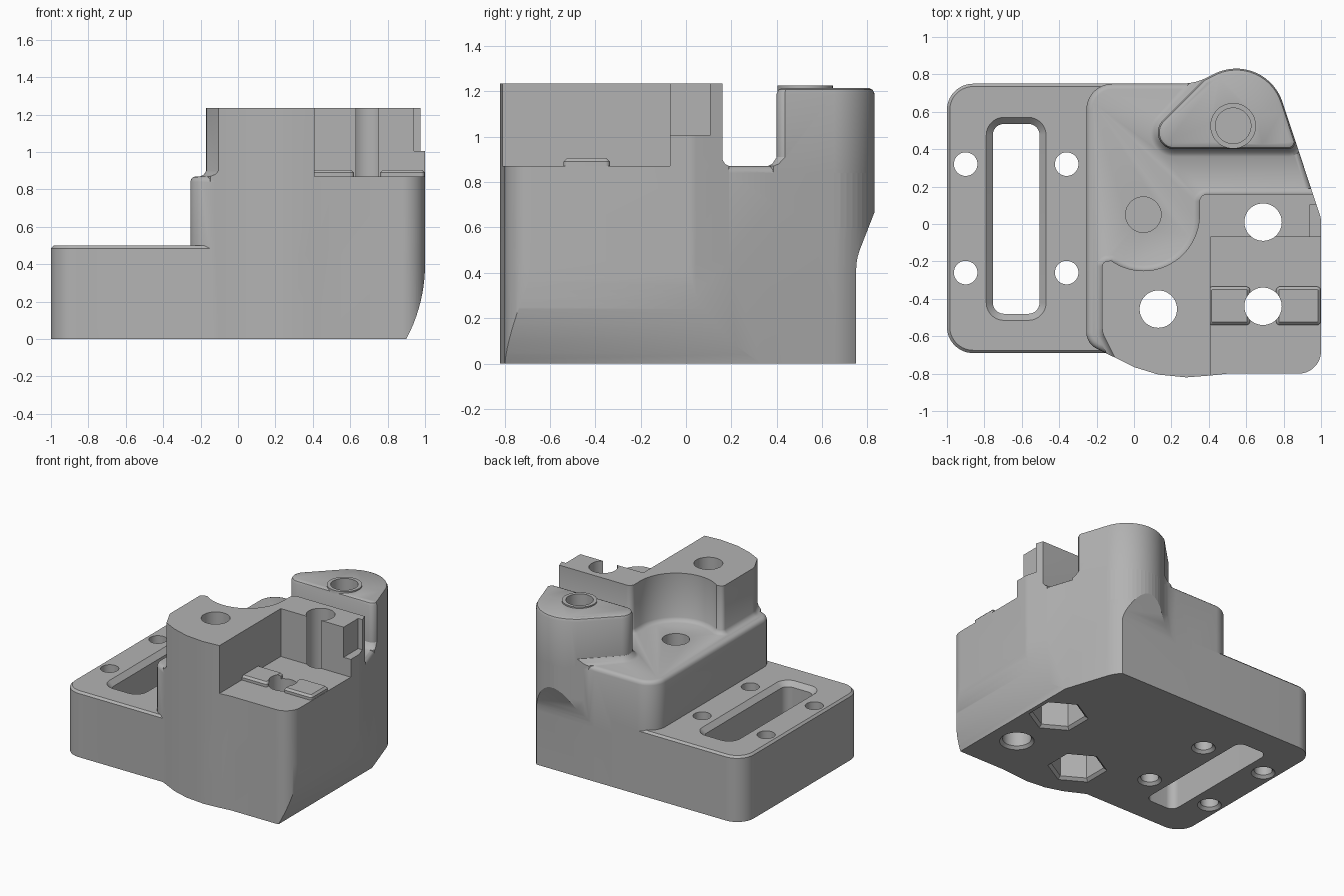
import bpy, bmesh, math
from mathutils import Vector

if "Cube" in bpy.data.objects:
    bpy.data.objects.remove(bpy.data.objects["Cube"], do_unlink=True)

grey = bpy.data.materials.new("plain_grey")
grey.use_nodes = True
grey.diffuse_color = (0.45, 0.45, 0.45, 1)
grey.node_tree.nodes["Principled BSDF"].inputs["Base Color"].default_value = (0.45, 0.45, 0.45, 1)


def rounded(corners):
    """Polygon from (x, y, radius) corners, each rounded by an arc."""
    out, n = [], len(corners)
    for i, (x, y, r) in enumerate(corners):
        p = Vector((x, y))
        if r == 0:
            out.append(p)
            continue
        a = (Vector(corners[i - 1][:2]) - p).normalized()
        b = (Vector(corners[(i + 1) % n][:2]) - p).normalized()
        half = a.angle(b) / 2
        centre = p + (a + b).normalized() * (r / math.sin(half))
        start = p + a * (r / math.tan(half)) - centre
        end = p + b * (r / math.tan(half)) - centre
        sweep = start.angle(end)
        if start.x * end.y - start.y * end.x < 0:
            sweep = -sweep
        steps = max(2, round(abs(sweep) / math.radians(7)))
        for k in range(steps + 1):
            t = sweep * k / steps
            c, s = math.cos(t), math.sin(t)
            out.append(centre + Vector((start.x * c - start.y * s, start.x * s + start.y * c)))
    return out


def offset(poly, d):
    """Move a counter-clockwise polygon outward by d."""
    out = []
    for i, p in enumerate(poly):
        e1 = (p - poly[i - 1]).normalized()
        e2 = (poly[(i + 1) % len(poly)] - p).normalized()
        n1, n2 = Vector((e1.y, -e1.x)), Vector((e2.y, -e2.x))
        out.append(p + (n1 + n2) * (d / (1 + n1.dot(n2))))
    return out


def prism(name, poly, layers, place=lambda u, v, w: (u, v, w)):
    """Stack of (height, offset) copies of an outline."""
    bm = bmesh.new()
    rings = [[bm.verts.new(place(p.x, p.y, z)) for p in (offset(poly, d) if d else poly)]
             for z, d in layers]
    bm.faces.new(rings[0][::-1])
    bm.faces.new(rings[-1])
    n = len(poly)
    for lo, hi in zip(rings, rings[1:]):
        for i in range(n):
            j = (i + 1) % n
            bm.faces.new((lo[i], lo[j], hi[j], hi[i]))
    bmesh.ops.recalc_face_normals(bm, faces=bm.faces)
    mesh = bpy.data.meshes.new(name)
    bm.to_mesh(mesh)
    bm.free()
    mesh.materials.append(grey)
    obj = bpy.data.objects.new(name, mesh)
    bpy.context.collection.objects.link(obj)
    return obj


def circle(x, y, r, n=48, turn=0.0):
    return [Vector((x + r * math.cos(turn + math.tau * k / n), y + r * math.sin(turn + math.tau * k / n)))
            for k in range(n)]


def box(name, x0, x1, y0, y1, z0, z1):
    return prism(name, rounded([(x0, y0, 0), (x1, y0, 0), (x1, y1, 0), (x0, y1, 0)]), [(z0, 0), (z1, 0)])


def combine(target, tool, op):
    """Apply a boolean and discard the tool."""
    mod = target.modifiers.new("join", 'BOOLEAN')
    mod.operation, mod.object, mod.solver = op, tool, 'EXACT'
    bpy.context.view_layer.objects.active = target
    bpy.ops.object.modifier_apply(modifier=mod.name)
    bpy.data.objects.remove(tool, do_unlink=True)


# Main body with a rounded shelf edge
outline = rounded([
    (-.255, .75, .14), (-.255, -.64, .1), (-.1, -.715, 0), (0, -.765, 0), (.13, -.805, 0),
    (.28, -.82, 0), (.41, -.81, 0), (.5, -.8, 0), (1, -.8, .12), (1, .03, .1),
    (.693, .956, .26), (.337, .75, .33)])
body = prism("bracket_body", outline, [(0, 0), (.84, 0), (.855, -.005), (.865, -.015), (.87, -.03)])

# Post, rounded on top and flared at its foot
post = prism("post", rounded([(0, .4, .09), (.85, .4, .04), (.93, .6, 0), (1.1, 1, 0), (.6, 1, 0)]),
             [(.6, .04), (.87, .04), (.88, .02), (.91, 0), (1.19, 0), (1.207, -.008), (1.215, -.025)])
limit = prism("post_limit", outline, [(.3, 0), (1.19, 0), (1.207, -.008), (1.215, -.025)])
combine(post, limit, 'INTERSECT')

# Raised block, hollowed by the curved shelf
block = prism("raised_block", outline, [(.45, 0), (1.235, 0)])
bowl = [(.05 + .3 * math.cos(math.radians(a)), .05 + .3 * math.sin(math.radians(a)), 0)
        for a in range(235, 361, 5)]
shelf = rounded([(-.6, -1, 0), (-.02, -.9, 0), (-.1, -.72, 0), (-.17, -.58, .1), (-.17, -.2, .03)] + bowl
                + [(.35, .16, .04), (1.3, .16, 0), (1.3, 1, 0), (-.6, 1, 0)])
combine(block, prism("shelf_cutter", shelf, [(.3, -.03), (.87, -.03), (.88, -.012), (.9, 0), (1.4, 0)]),
        'DIFFERENCE')
combine(block, box("pocket_cutter", .41, 1.3, -1, -.07, .87, 1.4), 'DIFFERENCE')
combine(block, box("notch_cutter", .94, 1.3, -.2, .105, 1.005, 1.4), 'DIFFERENCE')

combine(body, block, 'UNION')
combine(body, post, 'UNION')

# Tucked-in lower right wall and the step below the post
arc = [Vector((.15 + math.sqrt(.7225 - (.4 - z) ** 2), z)) for z in [k * .04 - .08 for k in range(13)]]
combine(body, prism("side_cutter", arc + [Vector((1.3, .4)), Vector((1.3, -.08))], [(-2, 0), (2, 0)],
                    lambda u, v, w: (u, w, v)), 'DIFFERENCE')
step = rounded([(.75, -.1, 0), (.75, .46, .25), (.84, .69, 0), (1.2, .69, 0), (1.2, -.1, 0)])
combine(body, prism("step_cutter", step, [(-2, 0), (2, 0)], lambda u, v, w: (w, u, v)), 'DIFFERENCE')

# Low mounting plate with a chamfered rim
plate = prism("mounting_plate", rounded([(-1, -.69, .14), (.1, -.69, 0), (.1, .75, 0), (-1, .75, .14)]),
              [(0, 0), (.485, 0), (.5, -.015)])
combine(body, plate, 'UNION')

# Guide bars in the pocket and the rim of the post socket
for x0, x1 in ((.4, .62), (.76, .998)):
    bar = rounded([(x0, -.54, .02), (x1, -.54, .02), (x1, -.335, .02), (x0, -.335, .02)])
    combine(body, prism("guide_bar", bar, [(.8, 0), (.89, 0), (.905, -.015)]), 'UNION')
combine(body, prism("socket_rim", circle(.53, .525, .122), [(1, 0), (1.225, 0)]), 'UNION')

# Long slot with a chamfered mouth
slot = rounded([(-.755, -.48, .06), (-.505, -.48, .06), (-.505, .535, .06), (-.755, .535, .06)])
combine(body, prism("slot_cutter", slot, [(-.1, 0), (.465, 0), (.52, .055)]), 'DIFFERENCE')

# Through holes, eased at the underside
holes = [(x, y, .063) for x in (-.9, -.36) for y in (-.26, .32)]
holes += [(.69, .01, .1), (.69, -.44, .1), (.13, -.455, .1)]
for x, y, r in holes:
    combine(body, prism("hole_cutter", circle(x, y, r), [(-.02, .04), (.02, 0), (1.5, 0)]), 'DIFFERENCE')

# Blind holes in the shelf and post
for x, y, floor in ((.05, .05, .5), (.53, .525, .85)):
    combine(body, prism("socket_cutter", circle(x, y, .095), [(floor, 0), (1.5, 0)]), 'DIFFERENCE')

# Hexagonal nut recesses below
for x, y in ((.69, .01), (.13, -.455)):
    recess = circle(x, y, .185, 6, math.pi / 2)
    combine(body, prism("nut_cutter", recess, [(-.02, .04), (.02, 0), (.25, 0)]), 'DIFFERENCE')

bpy.ops.object.select_all(action='DESELECT')
body.select_set(True)
bpy.context.view_layer.objects.active = body
bpy.ops.object.shade_smooth_by_angle(angle=math.radians(32))
